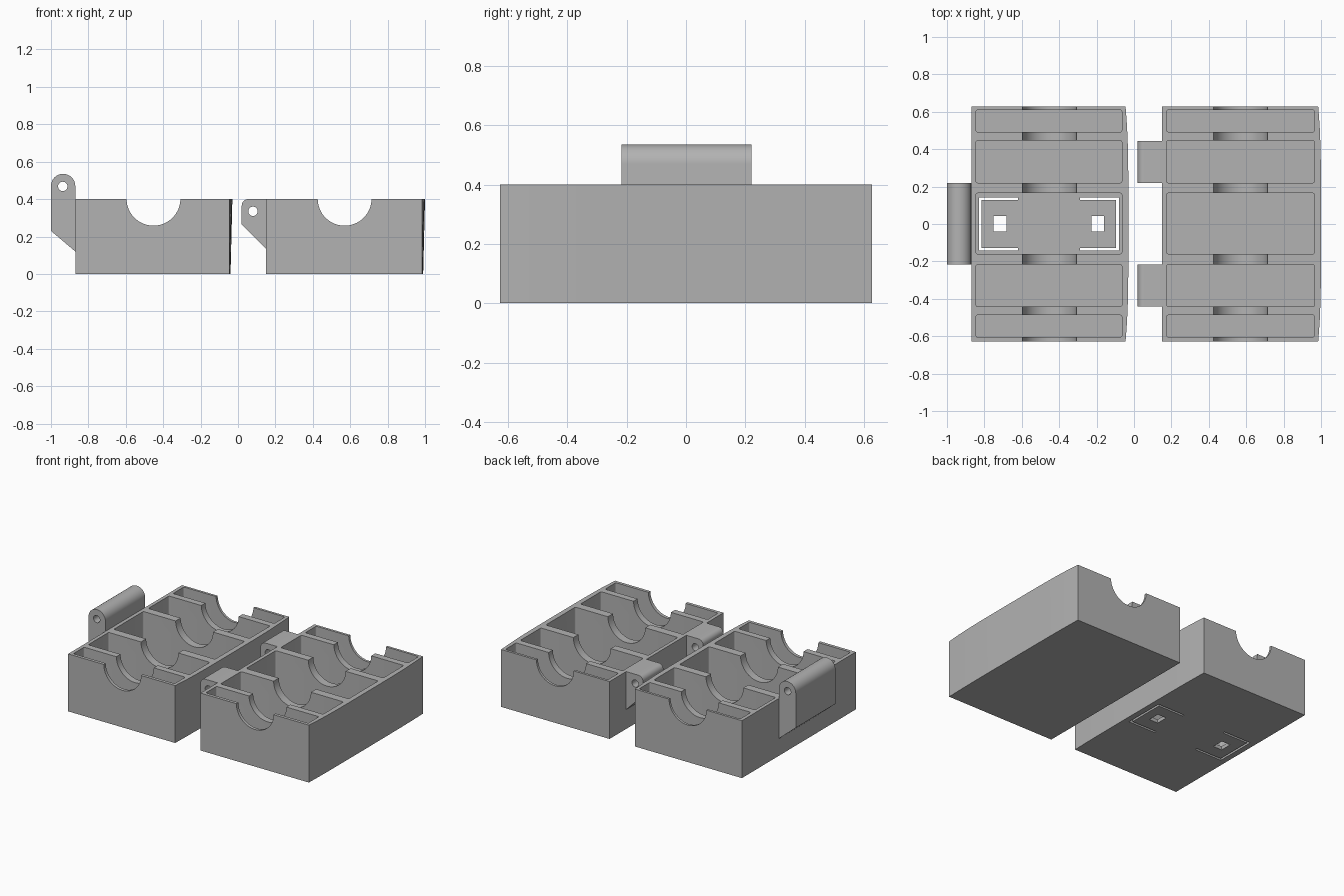
import bpy, bmesh, math
from mathutils import Vector

if "Cube" in bpy.data.objects:
    bpy.data.objects.remove(bpy.data.objects["Cube"])

grey = bpy.data.materials.new("plain grey")
grey.diffuse_color = (0.45, 0.45, 0.45, 1)
grey.use_nodes = True
grey.node_tree.nodes["Principled BSDF"].inputs["Base Color"].default_value = grey.diffuse_color
H, FLOOR = 0.40, 0.025


def make(name, bm):
    bmesh.ops.recalc_face_normals(bm, faces=bm.faces)
    me = bpy.data.meshes.new(name)
    bm.to_mesh(me)
    bm.free()
    me.materials.append(grey)
    ob = bpy.data.objects.new(name, me)
    bpy.context.collection.objects.link(ob)
    return ob


def loft(name, ring_a, ring_b):
    """Solid between two matching rings of 3D points."""
    bm = bmesh.new()
    a = [bm.verts.new(p) for p in ring_a]
    b = [bm.verts.new(p) for p in ring_b]
    bm.faces.new(a)
    bm.faces.new(b)
    for i in range(len(a)):
        j = (i + 1) % len(a)
        bm.faces.new((a[i], a[j], b[j], b[i]))
    return make(name, bm)


def prism_z(name, pts, lo, hi):
    return loft(name, [(x, y, lo) for x, y in pts], [(x, y, hi) for x, y in pts])


def prism_y(name, pts, lo, hi):
    return loft(name, [(x, lo, z) for x, z in pts], [(x, hi, z) for x, z in pts])


def arc(cx, cy, r, a0, a1, n):
    return [(cx + r * math.cos(math.radians(a0 + (a1 - a0) * i / n)),
             cy + r * math.sin(math.radians(a0 + (a1 - a0) * i / n))) for i in range(n + 1)]


def circle(cx, cy, r, n):
    return arc(cx, cy, r, 0, 360, n)[:-1]


def rounded(x0, x1, y0, y1, r):
    return (arc(x1 - r, y1 - r, r, 0, 90, 4) + arc(x0 + r, y1 - r, r, 90, 180, 4)
            + arc(x0 + r, y0 + r, r, 180, 270, 4) + arc(x1 - r, y0 + r, r, 270, 360, 4))


def cut(ob, cutter):
    mod = ob.modifiers.new("cut", 'BOOLEAN')
    mod.operation, mod.solver, mod.object = 'DIFFERENCE', 'EXACT', cutter
    bpy.context.view_layer.objects.active = ob
    bpy.ops.object.modifier_apply(modifier=mod.name)
    bpy.data.objects.remove(cutter, do_unlink=True)


def smooth(ob):
    bpy.ops.object.select_all(action='DESELECT')
    ob.select_set(True)
    bpy.context.view_layer.objects.active = ob
    bpy.ops.object.shade_smooth_by_angle(angle=math.radians(25))


def outline(x0, x1, bulge, z):
    """Box outline whose long outer wall bows out slightly."""
    pts = [(x0, -0.627, z)]
    for i in range(13):
        t = -1 + i / 6
        pts.append((x1 + bulge * (1 - t ** 4), 0.627 * t, z))
    return pts + [(x0, 0.627, z)]


POCKETS = [(-0.605, -0.487), (-0.442, -0.217), (-0.16, 0.165), (0.22, 0.447), (0.492, 0.61)]


def half_case(name, x0, x1, groove_x):
    ob = loft(name, outline(x0, x1, 0.005, 0), outline(x0, x1, 0.015, H))
    # five pockets between cross ribs
    for y0, y1 in POCKETS:
        cut(ob, prism_z("pocket", rounded(x0 + 0.025, x1 - 0.02, y0, y1, 0.01), FLOOR, H + 0.1))
    # round channel through the ribs and end walls
    cut(ob, prism_y("channel", circle(groove_x, H + 0.002, 0.144, 64), -0.8, 0.8))
    return ob


left = half_case("left_case", -0.87, -0.045, -0.452)
right = half_case("right_case", 0.15, 0.985, 0.57)

# flexible clip tabs in the left floor: bracket slots and square holes, mirrored
for s, cx in ((1, -0.83), (-1, -0.08)):
    w, d, yo = 0.015, 0.21, 0.143
    u = [(0, -yo), (d, -yo), (d, -yo + w), (w, -yo + w), (w, yo - w), (d, yo - w), (d, yo), (0, yo)]
    cut(left, prism_z("slot", [(cx + s * x, y) for x, y in u], -0.1, 0.1))
    sq = [(0.08, -0.04), (0.147, -0.04), (0.147, 0.042), (0.08, 0.042)]
    cut(left, prism_z("hole", [(cx + s * x, y) for x, y in sq], -0.1, 0.1))
smooth(left)
smooth(right)


def knuckle(name, profile, pin, y0, y1):
    ob = prism_y(name, profile, y0, y1)
    cut(ob, prism_y("pin_hole", circle(*pin, 0.025, 32), -0.8, 0.8))
    smooth(ob)


# tall hinge knuckle on the left half
knuckle("left_hinge", [(-0.87, 0.12)] + arc(-0.935, 0.47, 0.065, 0, 180, 24) + [(-1.0, 0.23)],
        (-0.937, 0.468), -0.217, 0.22)
# two low hinge knuckles on the right half
low = [(0.15, 0.135), (0.15, H)] + arc(0.055, H - 0.035, 0.035, 90, 180, 10) + [(0.02, 0.265)]
for side, y0, y1 in (("front", -0.44, -0.217), ("back", 0.22, 0.445)):
    knuckle("right_hinge_" + side, low, (0.08, 0.335), y0, y1)
